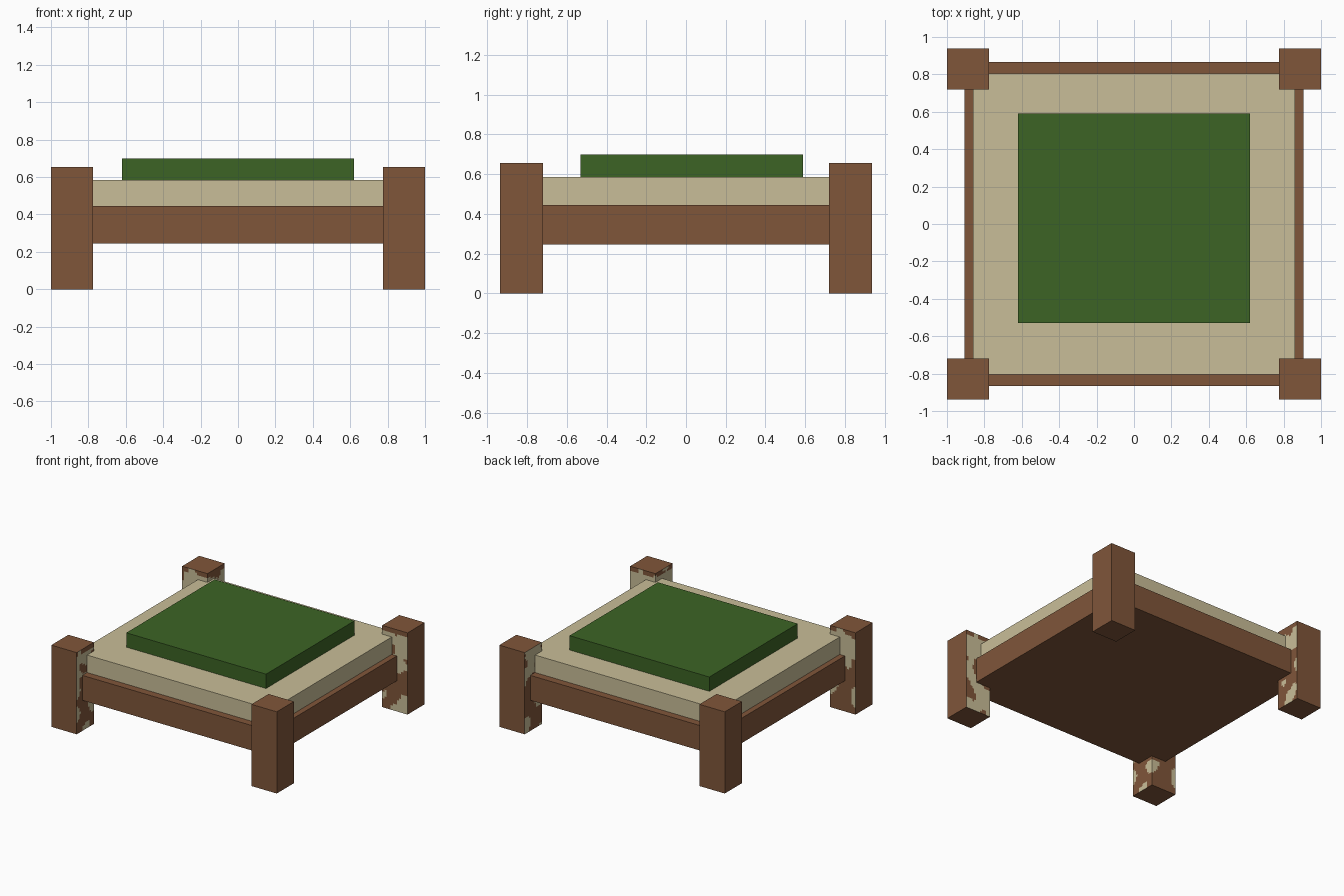
import bpy
import bmesh
from mathutils import Vector, noise

if "Cube" in bpy.data.objects:
    bpy.data.objects.remove(bpy.data.objects["Cube"], do_unlink=True)


def material(name, rgb):
    mat = bpy.data.materials.new(name)
    mat.use_nodes = True
    color = (*rgb, 1)
    mat.diffuse_color = color
    bsdf = mat.node_tree.nodes["Principled BSDF"]
    bsdf.inputs["Base Color"].default_value = color
    bsdf.inputs["Roughness"].default_value = 0.9
    return mat


wood = material("brown wood", (0.216, 0.093, 0.042))
cream = material("cream linen", (0.584, 0.515, 0.314))
green = material("green cloth", (0.045, 0.127, 0.018))


def box(name, low, high, *mats):
    """Flat-sided box between two opposite corners."""
    low, high = Vector(low), Vector(high)
    bm = bmesh.new()
    bmesh.ops.create_cube(bm, size=1)
    for v in bm.verts:
        v.co = (low + high) / 2 + v.co * (high - low)
    mesh = bpy.data.meshes.new(name)
    bm.to_mesh(mesh)
    bm.free()
    obj = bpy.data.objects.new(name, mesh)
    bpy.context.collection.objects.link(obj)
    for mat in mats:
        mesh.materials.append(mat)
    return obj


# Bed: solid frame, mattress and folded cover
box("bed_frame", (-0.905, -0.865, 0.245), (0.905, 0.865, 0.445), wood)
box("mattress", (-0.86, -0.805, 0.445), (0.86, 0.805, 0.585), cream)
box("cover", (-0.62, -0.53, 0.585), (0.62, 0.59, 0.70), green)


def worn(face, sx, sy):
    """Cream blotches on the two post sides that face the bed."""
    if face.normal.x * sx > -0.5 and face.normal.y * sy > -0.5:
        return False
    c = face.calc_center_median()
    value = noise.noise(Vector((c.x * 9, c.y * 9, c.z * 7)))
    if 0.43 < c.z < 0.61:
        value += 0.25
    elif c.z > 0.61 or 0.22 < c.z < 0.43:
        value -= 0.15
    return value > 0.05


# Corner posts, gridded so the worn patches can be coloured
for sy, end in ((-1, "front"), (1, "back")):
    for sx, side in ((-1, "right"), (1, "left")):
        xs = sorted((sx * 0.775, sx))
        ys = sorted((sy * 0.72, sy * 0.937))
        post = box(f"{end}_{side}_post", (xs[0], ys[0], 0),
                   (xs[1], ys[1], 0.655), wood, cream)
        bm = bmesh.new()
        bm.from_mesh(post.data)
        upright = [e for e in bm.edges
                   if abs(e.verts[0].co.z - e.verts[1].co.z) > 0.1]
        level = [e for e in bm.edges if e not in upright]
        bmesh.ops.subdivide_edges(bm, edges=level, cuts=11, use_grid_fill=True)
        upright = [e for e in bm.edges
                   if abs(e.verts[0].co.z - e.verts[1].co.z) > 0.1]
        bmesh.ops.subdivide_edges(bm, edges=upright, cuts=35,
                                  use_grid_fill=True)
        bm.normal_update()
        for face in bm.faces:
            face.material_index = int(worn(face, sx, sy))
        bm.to_mesh(post.data)
        bm.free()
